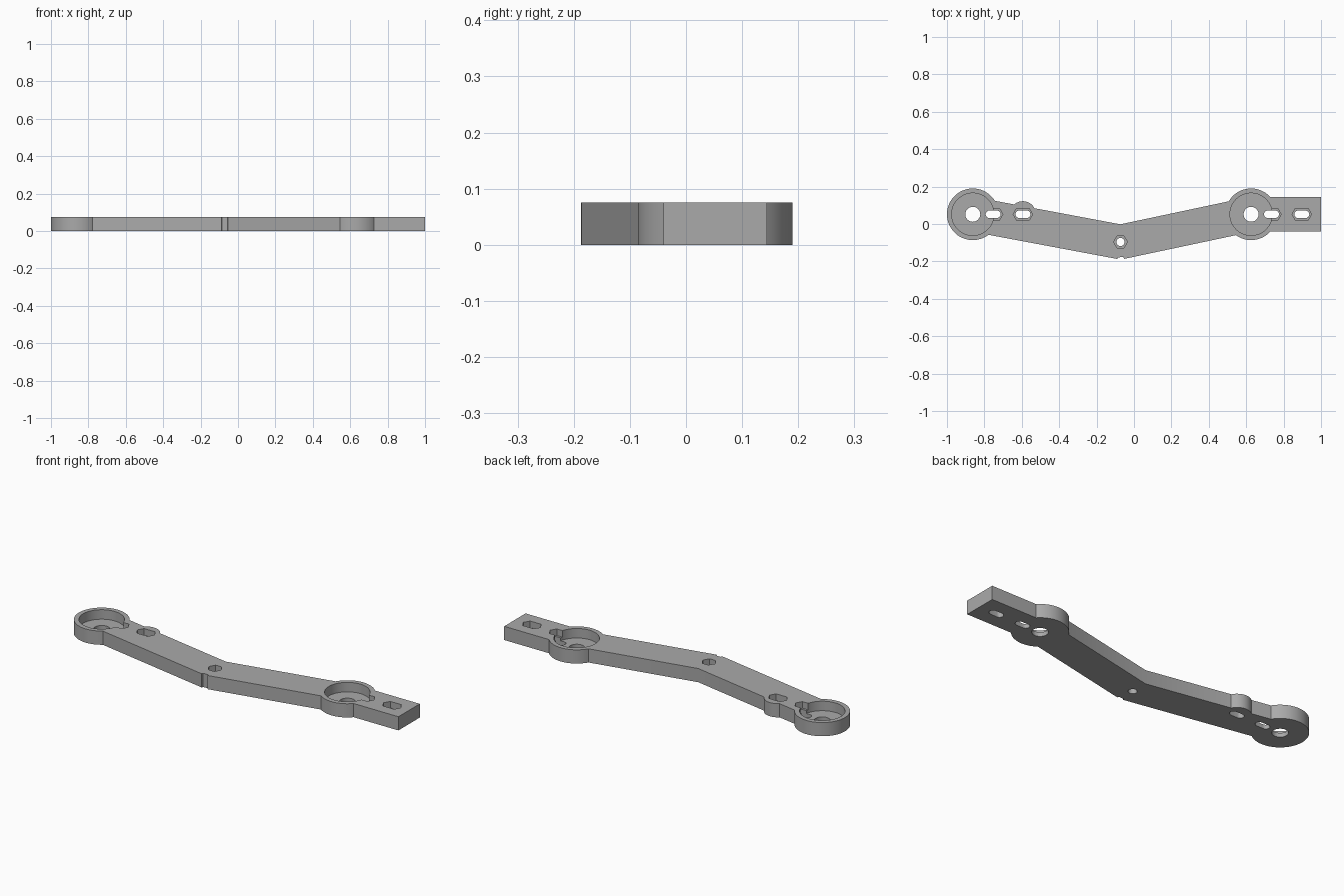
import bpy, bmesh, math
from mathutils import Vector

cube = bpy.data.objects.get("Cube")
if cube:
    bpy.data.objects.remove(cube, do_unlink=True)

H = 0.075                      # plate thickness
HALF = 0.0925                  # half width of the arms
R = 0.138                      # boss radius
LEFT, RIGHT = Vector((-0.862, 0.052)), Vector((0.626, 0.052))
BEND = Vector((-0.072, -0.096))

grey = bpy.data.materials.new("grey plastic")
grey.use_nodes = True
colour = (0.4, 0.4, 0.4, 1)
grey.diffuse_color = colour
grey.node_tree.nodes["Principled BSDF"].inputs["Base Color"].default_value = colour


def arc(c, r, a0, a1, n):
    """Points on an arc, angles in degrees."""
    angles = [math.radians(a0 + (a1 - a0) * i / n) for i in range(n + 1)]
    return [(c[0] + r * math.cos(a), c[1] + r * math.sin(a)) for a in angles]


def prism(name, points, z0, z1):
    """Extrude a closed outline from z0 to z1."""
    bm = bmesh.new()
    base = bm.faces.new([bm.verts.new((x, y, z0)) for x, y in points])
    out = bmesh.ops.extrude_face_region(bm, geom=[base])
    bmesh.ops.translate(bm, vec=(0, 0, z1 - z0),
                        verts=[v for v in out["geom"] if isinstance(v, bmesh.types.BMVert)])
    bmesh.ops.recalc_face_normals(bm, faces=bm.faces)
    mesh = bpy.data.meshes.new(name)
    bm.to_mesh(mesh)
    bm.free()
    mesh.materials.append(grey)
    obj = bpy.data.objects.new(name, mesh)
    bpy.context.collection.objects.link(obj)
    return obj


def stretched(c, r, shift, n):
    """Circle or hexagon of n sides, pulled apart along x."""
    half = n // 2
    ring = arc(c, r, 0, 360, n)[:-1]
    if n == 6:
        return [(x + math.copysign(shift, x - c[0]), y) for x, y in ring]
    return (arc((c[0] + shift, c[1]), r, -90, 90, half)
            + arc((c[0] - shift, c[1]), r, 90, 270, half))


# Directions of the two arms and where their edges meet the bosses
left_dir, right_dir = (LEFT - BEND).normalized(), (RIGHT - BEND).normalized()
left_deg = math.degrees(math.atan2(left_dir.y, left_dir.x))
right_deg = math.degrees(math.atan2(right_dir.y, right_dir.x))
spread = math.degrees(math.asin(HALF / R))
up = (left_dir + right_dir).normalized()
half_angle = math.radians((left_deg - right_deg) / 2)
inner = BEND + up * HALF / math.sin(half_angle)
left_low = BEND + HALF * Vector((-left_dir.y, left_dir.x))
right_low = BEND + HALF * Vector((right_dir.y, -right_dir.x))

# Rounded bump beside the first slot
BUMP, BUMP_R = Vector((-0.594, 0.052)), 0.07
left_up = Vector((left_dir.y, -left_dir.x))
bump_half = math.degrees(math.acos((HALF - (BUMP - BEND).dot(left_up)) / BUMP_R))
bump_deg = math.degrees(math.atan2(left_up.y, left_up.x))

# Outline of the whole plate, anticlockwise from the outer bend notch
outline = [left_low, left_low + Vector((0.003, 0.009)),
           right_low + Vector((-0.003, 0.009)), right_low]
outline += arc(RIGHT, R, right_deg + 180 + spread, 360 - spread, 24)
outline += [(1, RIGHT.y - HALF), (1, RIGHT.y + HALF)]
outline += arc(RIGHT, R, spread, right_deg + 180 - spread, 28)
outline += [inner]
outline += arc(BUMP, BUMP_R, bump_deg - bump_half, bump_deg + bump_half, 16)
outline += arc(LEFT, R, left_deg - 180 + spread, left_deg + 180 - spread, 64)
bracket = prism("bracket_arm", outline, 0, H)

# Cutters: bearing seats with shaft holes, nut slots, bend bolt hole
cutters = []
for c in (LEFT, RIGHT):
    cutters.append(prism("bearing_seat_cutter", arc(c, 0.113, 0, 360, 64)[:-1], H - 0.052, H + 0.1))
    cutters.append(prism("shaft_hole_cutter", arc(c, 0.04, 0, 360, 32)[:-1], -0.1, H + 0.1))
slots = [(LEFT.x + 0.109, 0.052), (RIGHT.x + 0.109, 0.052), tuple(BUMP), (0.897, 0.052)]
for c, shift in [(s, 0.015) for s in slots] + [(tuple(BEND), 0)]:
    cutters.append(prism("nut_trap_cutter", stretched(c, 0.037, shift, 6), H - 0.036, H + 0.1))
    if shift:
        hole = stretched(c, 0.02, 0.02, 24)
    else:
        hole = arc(c, 0.022, 0, 360, 24)[:-1]
    cutters.append(prism("bolt_hole_cutter", hole, -0.1, H + 0.1))

bpy.context.view_layer.objects.active = bracket
for obj in bpy.context.selected_objects:
    obj.select_set(False)
bracket.select_set(True)
for cutter in cutters:
    mod = bracket.modifiers.new("cut", "BOOLEAN")
    mod.operation, mod.solver, mod.object = "DIFFERENCE", "EXACT", cutter
    bpy.ops.object.modifier_apply(modifier=mod.name)
    bpy.data.objects.remove(cutter, do_unlink=True)

bpy.ops.object.shade_smooth_by_angle(angle=math.radians(30))
